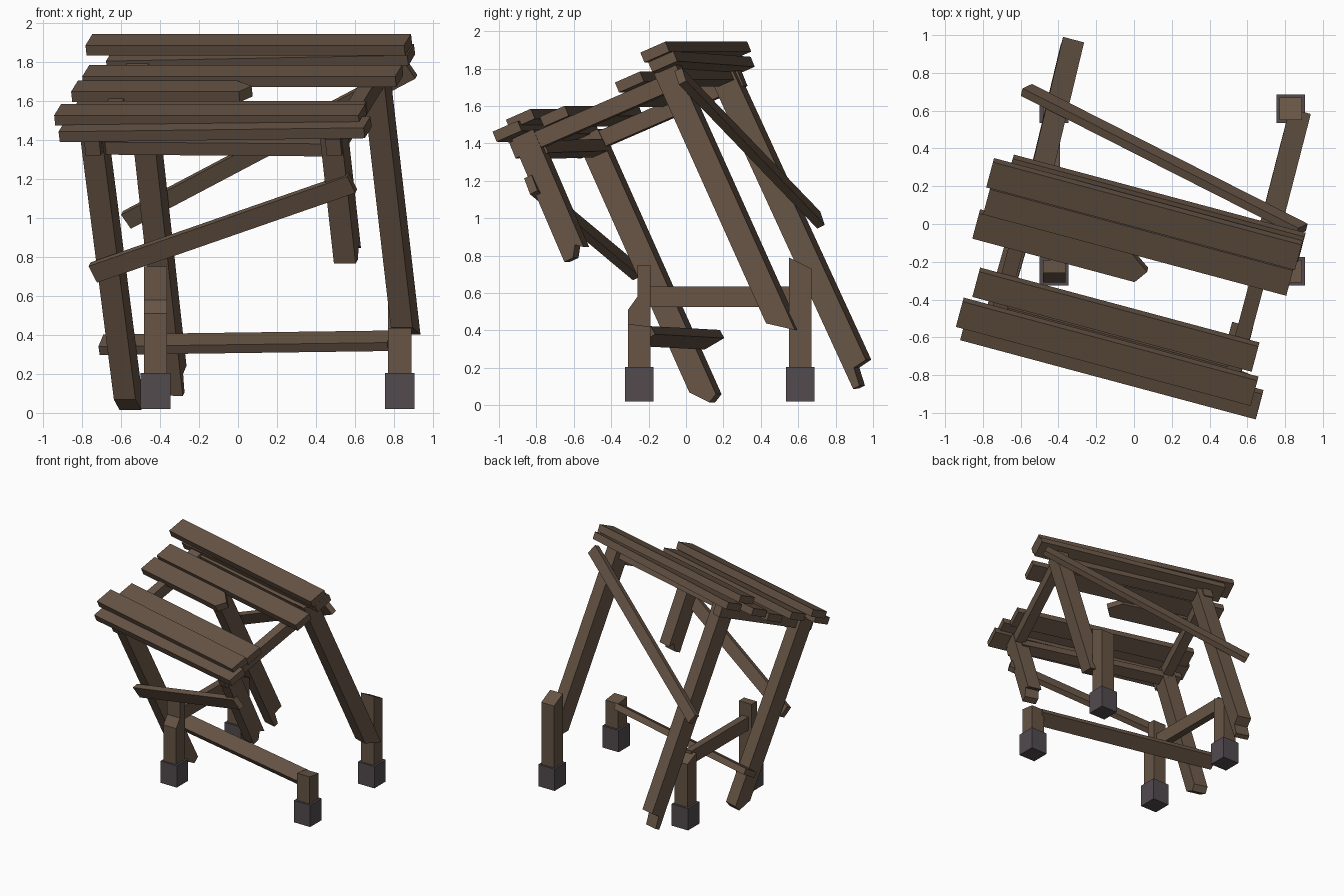
import bpy
import math
from mathutils import Vector as V

if "Cube" in bpy.data.objects:
    bpy.data.objects.remove(bpy.data.objects["Cube"])


def material(name, rgb):
    m = bpy.data.materials.new(name)
    m.diffuse_color = (*rgb, 1)
    m.use_nodes = True
    m.node_tree.nodes["Principled BSDF"].inputs["Base Color"].default_value = m.diffuse_color
    return m


WOOD = material("weathered brown wood", (0.135, 0.09, 0.06))
STONE = material("dark grey footing", (0.085, 0.07, 0.078))

# Axes of the toppled frame: U along the planks, W across, N normal to deck
A, T = math.radians(15), math.radians(23)
U = V((math.cos(A), -math.sin(A), 0))
W = V((math.sin(A), math.cos(A), 0))
N = -W * math.sin(T) + V((0, 0, math.cos(T)))
Z = V((0, 0, 1))
FLAT = [(-0.5, 0), (0.5, 0)]


def prism(name, outline, depth, mat):
    """Closed solid: outline points swept along the depth vector."""
    n = len(outline)
    verts = [p - depth / 2 for p in outline] + [p + depth / 2 for p in outline]
    faces = [list(range(n))[::-1], list(range(n, 2 * n))]
    faces += [(i, (i + 1) % n, (i + 1) % n + n, i + n) for i in range(n)]
    me = bpy.data.meshes.new(name)
    me.from_pydata([tuple(v) for v in verts], [], faces)
    me.materials.append(mat)
    ob = bpy.data.objects.new(name, me)
    bpy.context.collection.objects.link(ob)
    return ob


def board(name, p0, p1, normal, w, t, tip=FLAT, mat=WOOD):
    """Plank from p0 to p1; tip gives (width fraction, extra length) at p1."""
    p0, p1, normal = V(p0), V(p1), V(normal)
    d = (p1 - p0).normalized()
    n = (normal - d * normal.dot(d)).normalized()
    s = n.cross(d)
    pts = [p0 - s * w / 2] + [p1 + s * w * a + d * b for a, b in tip]
    pts.append(p0 + s * w / 2)
    return prism(name, pts, n * t, mat)


def at(u, v, z):
    return U * u + W * v + Z * z


def deck_z(v):
    return 1.445 + 0.42 * (v + 0.752)


# Top planks: name, start, end, across, lift at start, lift at end, tip
broken = [(-0.5, 0), (0, 0.05), (0.5, -0.05)]
for name, u0, u1, v, l0, l1, tip in [
        ("front_edge_board", -0.73, 0.89, -0.752, 0.0, 0.02, FLAT),
        ("front_plank", -0.77, 0.846, -0.69, 0.058, 0.058, FLAT),
        ("second_plank", -0.727, 0.804, -0.514, 0.0, 0.0, FLAT),
        ("broken_plank", -0.807, 0.083, -0.216, -0.02, -0.02, broken),
        ("fourth_plank", -0.785, 0.877, -0.078, 0.0, 0.0, FLAT),
        ("back_edge_board", -0.709, 0.89, 0.11, 0.0, 0.03, FLAT),
        ("top_plank", -0.806, 0.886, 0.065, 0.1, 0.1, FLAT)]:
    z = deck_z(v)
    board(name, at(u0, v, z + l0), at(u1, v, z + l1), N, 0.15, 0.058, tip)

# Sloping side beams beneath the planks
for side, u in (("left", -0.57), ("right", 0.71)):
    board(side + "_deck_beam", at(u, -0.76, deck_z(-0.76) - 0.08),
          at(u, 0.16, deck_z(0.16) - 0.08), U, 0.09, 0.08)

# Cross rails joining the leg tops
board("front_top_rail", at(-0.58, -0.63, 1.375), at(0.7, -0.63, 1.365), N, 0.09, 0.07)
board("back_top_rail", at(-0.55, 0.08, 1.755), at(0.7, 0.08, 1.755), N, 0.09, 0.07)

# Toppled legs with splintered lower ends
for name, top, foot, tip in [
        ("back_right_leg", (0.70, -0.1, 1.8), (0.86, 0.52, 0.42),
         [(-0.5, -0.05), (0.5, 0.05)]),
        ("back_left_leg", (-0.51, 0.19, 1.8), (-0.33, 0.94, 0.17),
         [(-0.5, 0.06), (-0.2, 0.06), (-0.1, -0.04), (0.5, -0.05)]),
        ("front_left_leg", (-0.74, -0.515, 1.45), (-0.56, 0.11, 0.05),
         [(-0.5, -0.05), (0.1, 0.045), (0.5, 0.02)]),
        ("front_right_leg", (0.49, -0.86, 1.45), (0.56, -0.59, 0.82),
         [(-0.5, 0.03), (-0.1, 0.03), (0.2, -0.03), (0.5, 0)])]:
    board(name, top, foot, U, 0.13, 0.115, tip)

# Diagonal braces, lying on the faces of the sloping legs
leg_dir = V((0.12, 0.43, -0.9))
leg_face = U.cross(leg_dir)
board("front_brace", (-0.74, -0.28, 0.72), (0.585, -0.83, 1.18), leg_face, 0.1, 0.045)
board("back_brace", (-0.57, 0.71, 0.99), (0.89, -0.03, 1.76), leg_face, 0.09, 0.045)

# Four footings
XL, XR, YF, YB = -0.423, 0.83, -0.25, 0.61
for name, x, y in [("front_left", XL, YF), ("front_right", XR, YF),
                   ("back_left", XL, YB), ("back_right", XR, YB)]:
    board(name + "_footing", (x, y, 0.02), (x, y, 0.205), (1, 0, 0), 0.153, 0.153, mat=STONE)


# Snapped posts, drawn as side profiles (y, z)
def post(name, x, profile):
    prism(name, [V((x, y, z)) for y, z in profile], V((0.12, 0, 0)), WOOD)


post("front_left_post", XL, [(-0.31, 0.15), (-0.19, 0.15), (-0.19, 0.75),
                             (-0.26, 0.75), (-0.26, 0.58), (-0.31, 0.51)])
post("front_right_post", XR, [(-0.31, 0.15), (-0.19, 0.15), (-0.19, 0.42), (-0.31, 0.435)])
post("back_left_post", XL, [(0.55, 0.15), (0.67, 0.15), (0.67, 0.57), (0.55, 0.62)])
post("back_right_post", XR, [(0.55, 0.15), (0.67, 0.15), (0.67, 0.73), (0.55, 0.79)])

# Rail still joining the left posts, and the fallen front rail
board("left_low_rail", (XL, -0.2, 0.58), (XL, 0.57, 0.58), (1, 0, 0), 0.112, 0.06)
board("fallen_rail", (0.78, -0.23, 0.37), (-0.7, 0.14, 0.35), (0, -0.5, 0.85), 0.125, 0.05)
